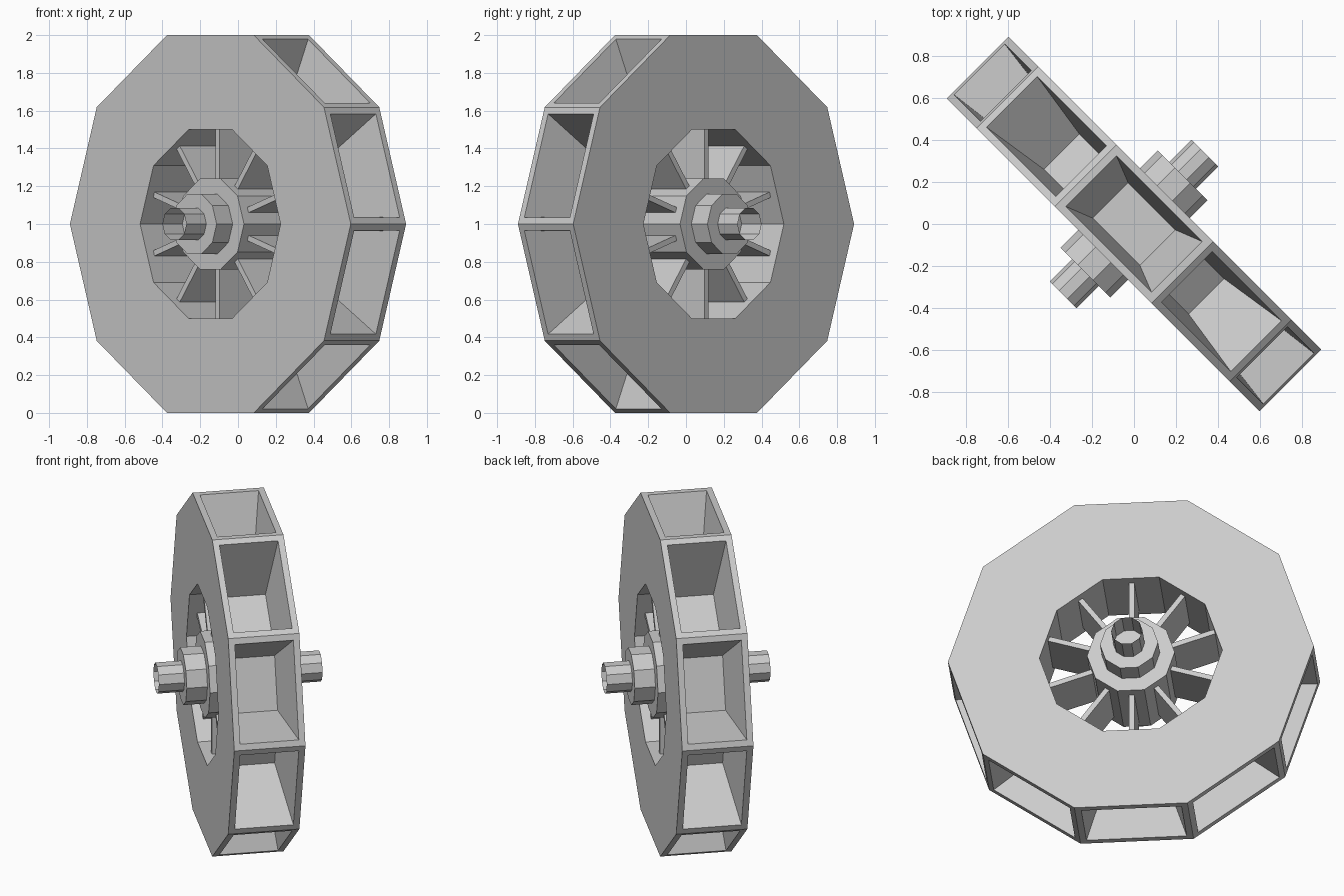
import bpy, bmesh
from math import sin, cos, pi, radians
from mathutils import Vector, Matrix

if "Cube" in bpy.data.objects:
    bpy.data.objects.remove(bpy.data.objects["Cube"])

SIDES = 10
STEP = 2 * pi / SIDES
# Wheel is built with its axle along local Y, then turned 45 degrees and lifted
PLACE = Matrix.Translation((0, 0, 1)) @ Matrix.Rotation(radians(-45), 4, 'Z')


def finish(bm, name, fix_normals=True):
    if fix_normals:
        bmesh.ops.recalc_face_normals(bm, faces=bm.faces)
    mesh = bpy.data.meshes.new(name)
    bm.to_mesh(mesh)
    bm.free()
    obj = bpy.data.objects.new(name, mesh)
    obj.matrix_world = PLACE
    bpy.context.collection.objects.link(obj)
    return obj


def ring(bm, radius, y):
    return [bm.verts.new((radius * cos(i * STEP), y, radius * sin(i * STEP)))
            for i in range(SIDES)]


def bridge(bm, a, b):
    return [bm.faces.new((a[i], a[(i + 1) % SIDES], b[(i + 1) % SIDES], b[i]))
            for i in range(SIDES)]


def prism(name, radius, y0, y1, caps=True):
    bm = bmesh.new()
    a, b = ring(bm, radius, y0), ring(bm, radius, y1)
    bridge(bm, a, b)
    if caps:
        bm.faces.new(a)
        bm.faces.new(b)
    return finish(bm, name)


# Rim: ten-sided ring with a tapered pocket sunk into every outer face
HALF = 0.207
bm = bmesh.new()
of, ob = ring(bm, 1.0515, -HALF), ring(bm, 1.0515, HALF)
nf, nb = ring(bm, 0.526, -HALF), ring(bm, 0.526, HALF)
outer = bridge(bm, of, ob)
bridge(bm, ob, nb)
bridge(bm, nb, nf)
bridge(bm, nf, of)
bmesh.ops.recalc_face_normals(bm, faces=bm.faces)
bmesh.ops.inset_individual(bm, faces=outer, thickness=0.052)
floors = bmesh.ops.extrude_discrete_faces(bm, faces=outer)['faces']
for f in floors:
    c = f.calc_center_median()
    for v in f.verts:
        d = v.co - c
        v.co = c * 0.61 + Vector((d.x * 0.55, d.y * 0.70, d.z * 0.55))
finish(bm, "rim")

# Spokes: thin plates from the hub to the middle of each inner rim face
bm = bmesh.new()
for i in range(SIDES):
    turn = Matrix.Rotation((i + 0.5) * STEP, 4, 'Y')
    size = Matrix.Diagonal((0.28, 0.308, 0.03, 1))
    bmesh.ops.create_cube(bm, size=1,
                          matrix=turn @ Matrix.Translation((0.37, 0, 0)) @ size)
finish(bm, "spokes")

# Stepped hub
prism("hub", 0.252, -HALF, HALF)
prism("hub_collar", 0.167, -0.327, 0.327)

# Open-ended axle stubs on both sides
for side, name in ((-1, "axle_front"), (1, "axle_back")):
    prism(name, 0.09, side * 0.327, side * 0.476, caps=False)
